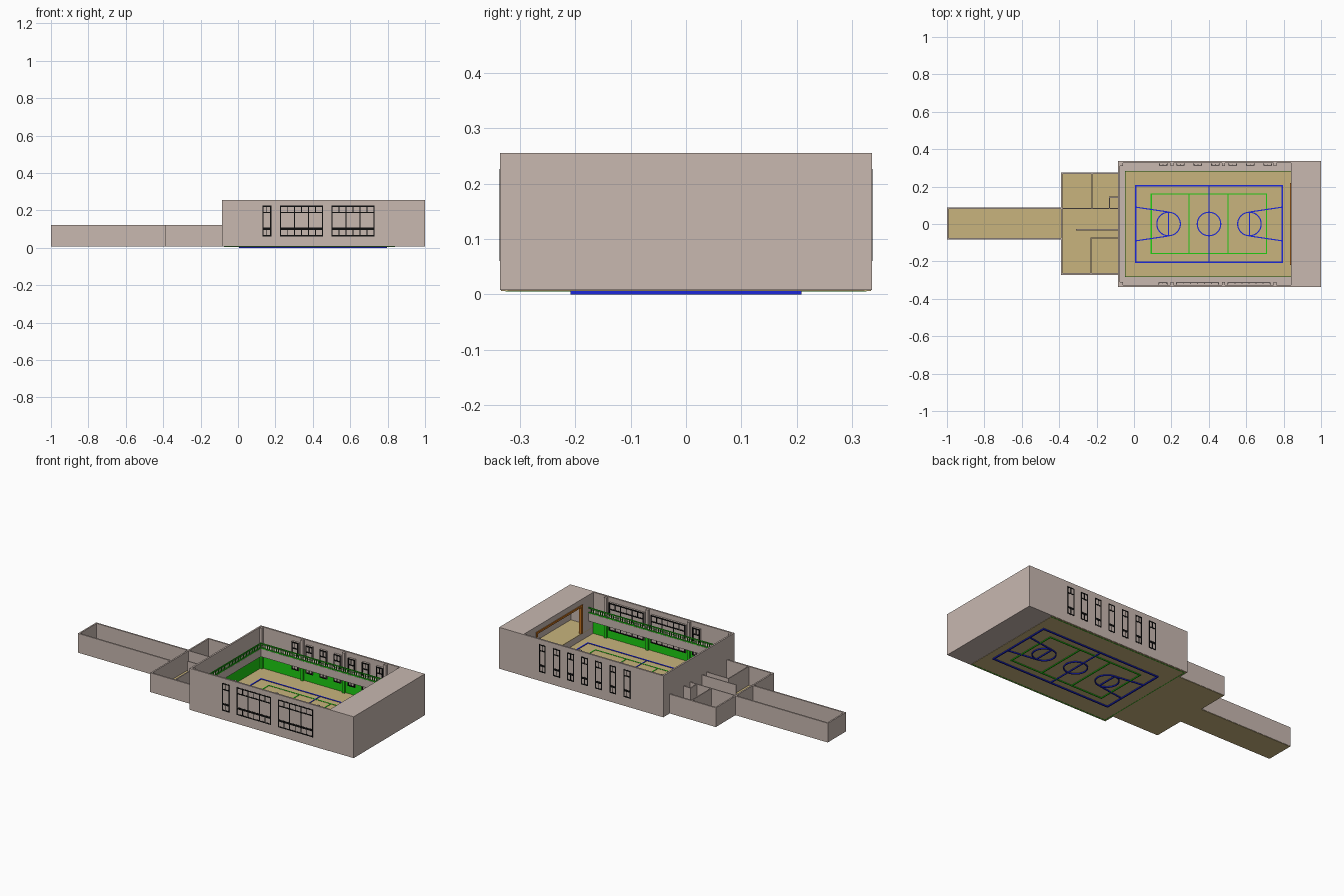
import bpy, bmesh, math
from mathutils import Matrix, Vector

if "Cube" in bpy.data.objects:
    bpy.data.objects.remove(bpy.data.objects["Cube"])


def material(name, rgb):
    m = bpy.data.materials.new(name)
    m.diffuse_color = (*rgb, 1)
    m.use_nodes = True
    m.node_tree.nodes["Principled BSDF"].inputs["Base Color"].default_value = m.diffuse_color
    return m


WALL = material("wall_grey", (0.58, 0.48, 0.435))
TAN = material("floor_tan", (0.58, 0.455, 0.205))
GREEN = material("green", (0.013, 0.62, 0.006))
BLUE = material("line_blue", (0.012, 0.02, 0.70))
BLACK = material("window_black", (0.004, 0.004, 0.004))
ORANGE = material("frame_orange", (0.56, 0.17, 0.015))


def finish(name, bm, mat):
    bmesh.ops.recalc_face_normals(bm, faces=bm.faces)
    me = bpy.data.meshes.new(name)
    bm.to_mesh(me)
    bm.free()
    me.materials.append(mat)
    ob = bpy.data.objects.new(name, me)
    bpy.context.collection.objects.link(ob)
    return ob


def add_box(bm, x0, x1, y0, y1, z0, z1):
    m = Matrix.Translation(((x0 + x1) / 2, (y0 + y1) / 2, (z0 + z1) / 2))
    m = m @ Matrix.Diagonal((abs(x1 - x0), abs(y1 - y0), abs(z1 - z0), 1))
    bmesh.ops.create_cube(bm, size=1, matrix=m)


def boxes(name, mat, items):
    bm = bmesh.new()
    for b in items:
        add_box(bm, *b)
    return finish(name, bm, mat)


def add_line(bm, a, b, w, z0, z1):
    a, b = Vector(a), Vector(b)
    d, c = b - a, (a + b) / 2
    m = Matrix.Translation((c.x, c.y, (z0 + z1) / 2))
    m = m @ Matrix.Rotation(math.atan2(d.y, d.x), 4, 'Z')
    m = m @ Matrix.Diagonal((d.length + w, w, z1 - z0, 1))
    bmesh.ops.create_cube(bm, size=1, matrix=m)


def add_ring(bm, cx, cy, r, w, z0, z1, n=32):
    loops = []
    for i in range(n):
        t = 2 * math.pi * i / n
        c, s = math.cos(t), math.sin(t)
        loops.append([bm.verts.new((cx + c * q, cy + s * q, z)) for q, z in
                      ((r - w / 2, z0), (r + w / 2, z0), (r + w / 2, z1), (r - w / 2, z1))])
    for i in range(n):
        p, q = loops[i], loops[(i + 1) % n]
        for k in range(4):
            bm.faces.new((p[k], q[k], q[(k + 1) % 4], p[(k + 1) % 4]))


Z0, T = 0.008, 0.01           # wall base and thickness
HX0, HX1, SX, HY, HZ = -0.085, 1.0, 0.84, 0.336, 0.255   # hall
AX, AZ = -0.39, 0.122         # annex

# floors
boxes("hall_floor", TAN, [(HX0 + .002, SX, -HY + .002, HY - .002, .006, .010)])
boxes("annex_floor", TAN, [(AX + .002, HX0 + .002, -.27, .273, .006, .010)])
boxes("corridor_floor", TAN, [(-.998, AX + .002, -.081, .087, .006, .010)])

# hall outer walls
boxes("hall_walls", WALL, [
    (HX0, HX1, -HY, -HY + T, Z0, HZ), (HX0, HX1, HY - T, HY, Z0, HZ),
    (HX0, HX0 + T, -HY + T, HY - T, Z0, HZ), (HX1 - T, HX1, -HY + T, HY - T, Z0, HZ)])

# stage block: roof, base, raised floor and proscenium wall with opening
IY, OY, SZ, OZ = HY - T, 0.215, 0.05, 0.218
boxes("stage_roof", WALL, [(SX, HX1 - T, -IY, IY, HZ - T, HZ)])
boxes("stage_base", WALL, [(SX, HX1 - T, -IY, IY, Z0, SZ - .004)])
boxes("stage_floor", TAN, [(SX, HX1 - T, -IY, IY, SZ - .004, SZ)])
boxes("proscenium_wall", WALL, [
    (SX, SX + T, -IY, -OY, SZ, HZ - T), (SX, SX + T, OY, IY, SZ, HZ - T),
    (SX, SX + T, -OY, OY, OZ, HZ - T)])
boxes("stage_frame", ORANGE, [
    (SX - .005, SX + T + .002, -OY - .004, -OY + .008, SZ, OZ + .004),
    (SX - .005, SX + T + .002, OY - .008, OY + .004, SZ, OZ + .004),
    (SX - .005, SX + T + .002, -OY + .008, OY - .008, OZ - .008, OZ + .004)])

# gallery on three sides
GX, GY, G0, G1 = -0.045, 0.28, 0.10, 0.147
boxes("gallery", WALL, [
    (HX0 + T, SX, -IY, -GY, G0, G1), (HX0 + T, SX, GY, IY, G0, G1),
    (HX0 + T, GX, -GY, GY, G0, G1)])

# gallery railing: rails and balusters
R, RZ = 0.004, 0.182
rail = []
for z in (G1 + .001, RZ - .006):
    rail += [(GX - R, SX, s * GY, s * (GY + R), z, z + .006) for s in (-1, 1)]
    rail.append((GX - R, GX, -GY, GY, z, z + .006))
n = 60
for i in range(n):
    x = GX - R + (SX - GX) * i / n
    rail += [(x, x + R, s * GY, s * (GY + R), G1, RZ - .002) for s in (-1, 1)]
n = 38
for i in range(1, n):
    y = -GY + 2 * GY * i / n
    rail.append((GX - R, GX, y - R / 2, y + R / 2, G1, RZ - .002))
boxes("gallery_railing", GREEN, rail)

# green lower wall lining
boxes("green_lining", GREEN, [
    (HX0 + T, SX, -IY, -IY + .003, .005, G0), (HX0 + T, SX, IY - .003, IY, .005, G0),
    (HX0 + T, HX0 + T + .003, -IY, IY, .005, G0)])

# pilasters: green below the gallery, wall colour above
for name, mat, z0, z1 in (("lower_pilasters", GREEN, .010, G0), ("upper_pilasters", WALL, G1, HZ - .004)):
    items = []
    for s in (-1, 1):
        for x in (HX0 + T + .008, 0.203, 0.478, 0.753):
            items.append((x - .008, x + .008, s * (IY - .015), s * IY, z0, z1))
    boxes(name, mat, items)


# window frames, on both faces of each long wall
def window_bars(x0, x1, majors, minors, y0, y1):
    w, zb, zt = 0.006, 0.06, 0.226
    out = []
    for z, h in ((zb, .007), (.095, .012), (.185, .007), (zt - .007, .007)):
        out.append((x0, x1, y0, y1, z, z + h))
    for i in range(majors + 1):
        x = x0 + (x1 - x0 - w) * i / majors
        out.append((x, x + w, y0, y1, zb, zt))
    for i in range(1, minors):
        x = x0 + (x1 - x0 - w) * i / minors + .001
        out += [(x, x + .004, y0, y1, zb, .10), (x, x + .004, y0, y1, .185, zt)]
    return out


front = [(.130, .178, 1, 2), (.225, .455, 3, 6), (.500, .730, 3, 6)]
back = [(.133 + .0932 * i, .178 + .0932 * i, 1, 2) for i in range(7)]
for side, wins, s in (("front", front, -1), ("back", back, 1)):
    outer, inner, panes = [], [], []
    for w in wins:
        outer += window_bars(*w, s * (HY - .003), s * (HY + .001))
        inner += window_bars(*w, s * (IY - .013), s * (IY - .009))
        panes.append((w[0], w[1], s * (IY - .011), s * IY, .06, .226))
    boxes(side + "_windows_outside", BLACK, outer)
    boxes(side + "_windows_inside", BLACK, inner)
    boxes(side + "_window_panels", WALL, panes)

# annex outer walls and partitions
t = 0.009
boxes("annex_walls", WALL, [
    (AX, HX0, -.272, -.272 + t, Z0, AZ), (AX, HX0, .275 - t, .275, Z0, AZ),
    (AX, AX + t, -.272 + t, .275 - t, Z0, AZ)])
p = 0.006
boxes("annex_partitions", WALL, [
    (-.228, -.228 + p, .085, .266, Z0, AZ), (AX + t, HX0, .079, .079 + p, Z0, AZ),
    (-.133, -.133 + p, .085, .14, Z0, AZ), (-.133, HX0, .14, .14 + p, Z0, AZ),
    (-.31, HX0, -.034, -.034 + p, Z0, AZ), (-.232, HX0, -.078, -.078 + p, Z0, AZ),
    (-.232, -.232 + p, -.263, -.078, Z0, AZ)])

# corridor walls
boxes("corridor_walls", WALL, [
    (-1, AX, -.083, -.083 + t, Z0, AZ), (-1, AX, .089 - t, .089, Z0, AZ),
    (-1, -1 + t, -.083 + t, .089 - t, Z0, AZ)])

# blue court lines
w, a, b = 0.008, 0.0, 0.0125
bm = bmesh.new()
x0, x1, cy, cx = 0.010, 0.792, 0.205, 0.401
for y in (-cy, cy):
    add_line(bm, (x0, y), (x1, y), w, a, b)
for x in (x0, cx, x1):
    add_line(bm, (x, -cy), (x, cy), w if x != cx else .005, a, b)
for x in (.185, cx, .617):
    add_ring(bm, x, 0, .063, .006, a, b)
for xe, xk in ((x0, .185), (x1, .617)):
    add_line(bm, (xk, -.064), (xk, .064), .006, a, b)
    for s in (-1, 1):
        add_line(bm, (xe, s * .09), (xk, s * .064), .006, a, b)
finish("blue_court_lines", bm, BLUE)

# green court lines
bm = bmesh.new()
a, b, w = 0.001, 0.0118, 0.006
for y in (-.157, .160):
    add_line(bm, (.092, y), (.709, y), w, a, b)
for x in (.092, .295, .503, .709):
    add_line(bm, (x, -.157), (x, .160), w, a, b)
finish("green_court_lines", bm, GREEN)
